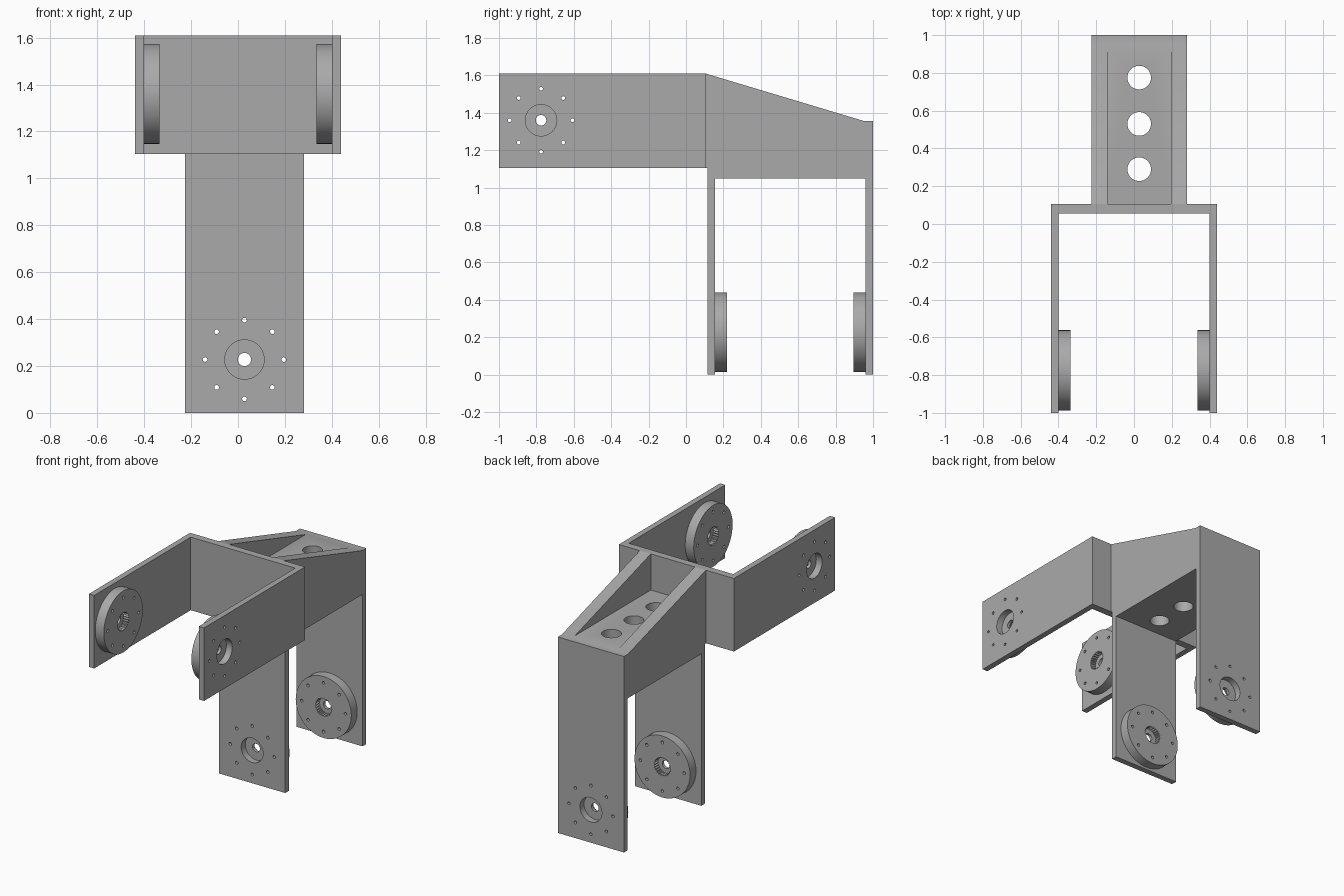
import bpy, bmesh, math
from mathutils import Matrix, Vector

if "Cube" in bpy.data.objects:
    bpy.data.objects.remove(bpy.data.objects["Cube"], do_unlink=True)

GREY = (0.4, 0.4, 0.4, 1)
mat = bpy.data.materials.new("plain grey")
mat.use_nodes = True
mat.diffuse_color = GREY
mat.node_tree.nodes["Principled BSDF"].inputs["Base Color"].default_value = GREY


def add_object(name, bm, matrix=None):
    bmesh.ops.recalc_face_normals(bm, faces=bm.faces)
    mesh = bpy.data.meshes.new(name)
    bm.to_mesh(mesh)
    bm.free()
    if matrix:
        mesh.transform(matrix)
    mesh.materials.append(mat)
    obj = bpy.data.objects.new(name, mesh)
    bpy.context.collection.objects.link(obj)
    return obj


def prism(bm, points, direction):
    face = bm.faces.new([bm.verts.new(p) for p in points])
    new = bmesh.ops.extrude_face_region(bm, geom=[face])["geom"]
    verts = [v for v in new if isinstance(v, bmesh.types.BMVert)]
    bmesh.ops.translate(bm, verts=verts, vec=direction)


def rod(bm, radius, z0, z1, sides=48, centre=(0, 0), teeth=0.0):
    # round prism along local z; teeth notches every second corner
    pts = []
    for i in range(sides):
        a = math.tau * i / sides
        r = radius - teeth * (i % 2)
        pts.append((centre[0] + r * math.cos(a), centre[1] + r * math.sin(a), z0))
    prism(bm, pts, (0, 0, z1 - z0))


def cutter(bm, matrix=None):
    obj = add_object("cutter", bm, matrix)
    obj.hide_render = True
    return obj


def cut(target, tools):
    bpy.context.view_layer.objects.active = target
    for tool in tools:
        mod = target.modifiers.new("cut", "BOOLEAN")
        mod.operation = "DIFFERENCE"
        mod.solver = "EXACT"
        mod.object = tool
        bpy.ops.object.modifier_apply(modifier=mod.name)


# Horizontal fork: U profile seen from above
W, WALL, DISC = 0.44, 0.04, 0.065
bm = bmesh.new()
prism(bm, [(-W, -1, 1.105), (WALL - W, -1, 1.105), (WALL - W, 0.055, 1.105),
           (W - WALL, 0.055, 1.105), (W - WALL, -1, 1.105), (W, -1, 1.105),
           (W, 0.105, 1.105), (-W, 0.105, 1.105)], (0, 0, 0.505))
front_fork = add_object("front_fork", bm)

# Vertical fork with sloping top: profile seen from the side
side = [(0.105, 1.61), (0.955, 1.355), (1, 1.355), (1, 0), (0.96, 0), (0.96, 1.05),
        (0.155, 1.05), (0.155, 0), (0.115, 0), (0.115, 1.105), (0.105, 1.105)]
MID = 0.0275
bm = bmesh.new()
prism(bm, [(MID - 0.253, y, z) for y, z in side], (0.506, 0, 0))
lower_fork = add_object("lower_fork", bm)

# Pocket between the gussets, and three lightening holes
pocket = bmesh.new()
prism(pocket, [(MID - 0.168, y, 1.36) for y in (0.05, 1.1)]
      + [(MID + 0.168, y, 1.36) for y in (1.1, 0.05)], (0, 0, 0.4))
holes = bmesh.new()
for y in (0.29, 0.53, 0.775):
    rod(holes, 0.0625, 0.95, 1.45, centre=(MID, y))
tools = [cutter(pocket), cutter(holes)]
cut(lower_fork, tools)

# Hub discs with recess, shaft, bolt ring and splined socket
hubs = [("left_hub", front_fork, (W, -0.775, 1.36), (-1, 0, 0)),
        ("right_hub", front_fork, (-W, -0.775, 1.36), (1, 0, 0)),
        ("front_leg_hub", lower_fork, (MID, 0.115, 0.2275), (0, 1, 0)),
        ("rear_leg_hub", lower_fork, (MID, 1.0, 0.2275), (0, -1, 0))]
objects = [front_fork, lower_fork]
for name, fork, pos, inward in hubs:
    m = Matrix.Translation(pos) @ Vector(inward).to_track_quat("Z", "Y").to_matrix().to_4x4()
    bm = bmesh.new()
    rod(bm, 0.2125, WALL, WALL + DISC, 96)
    hub = add_object(name, bm, m)
    recess, bolts, socket = bmesh.new(), bmesh.new(), bmesh.new()
    rod(recess, 0.084, -0.05, WALL + 0.005)
    rod(bolts, 0.028, -0.06, 0.2)
    for i in range(8):
        a = math.tau * i / 8
        rod(bolts, 0.01, -0.06, 0.2, 16, (0.168 * math.cos(a), 0.168 * math.sin(a)))
    rod(socket, 0.064, WALL + 0.025, 0.2, 50, teeth=0.007)
    hub_tools = [cutter(b, m) for b in (recess, bolts, socket)]
    cut(fork, hub_tools[:2])
    cut(hub, hub_tools)
    tools += hub_tools
    objects.append(hub)

for tool in tools:
    bpy.data.objects.remove(tool, do_unlink=True)

# Smooth round walls, keep edges crisp
bpy.ops.object.select_all(action="DESELECT")
for obj in objects:
    obj.select_set(True)
bpy.context.view_layer.objects.active = objects[0]
bpy.ops.object.shade_smooth_by_angle(angle=math.radians(30))
